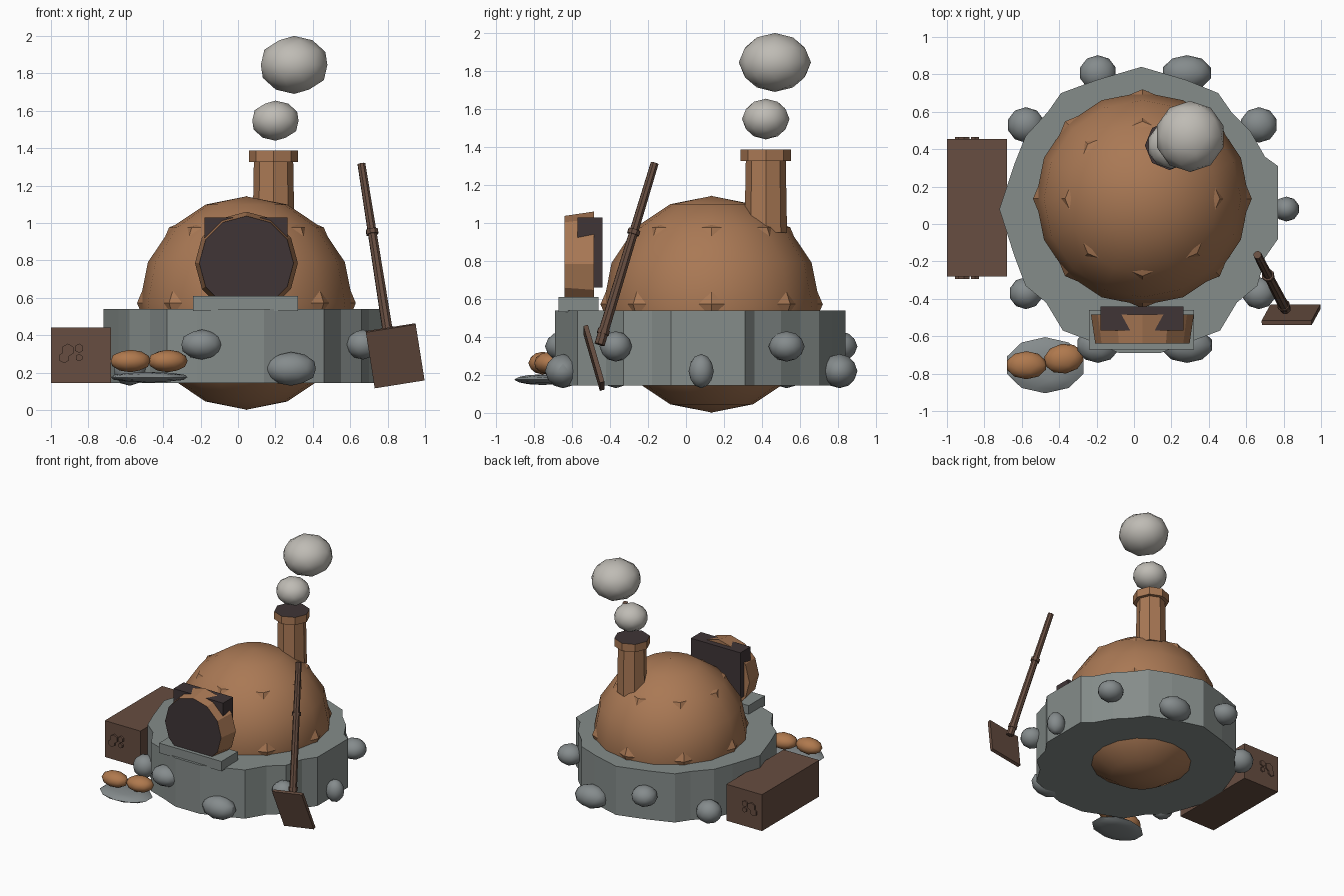
import bpy, bmesh, math
from mathutils import Vector

if "Cube" in bpy.data.objects:
    bpy.data.objects.remove(bpy.data.objects["Cube"])


def material(name, rgb):
    m = bpy.data.materials.new(name)
    m.diffuse_color = (*rgb, 1)
    m.use_nodes = True
    m.node_tree.nodes["Principled BSDF"].inputs["Base Color"].default_value = m.diffuse_color
    return m


CLAY = material("clay", (0.40, 0.19, 0.09))
STONE = material("wall stone", (0.235, 0.265, 0.255))
ROCK = material("boulder grey", (0.235, 0.26, 0.265))
SOOT = material("soot", (0.05, 0.035, 0.037))
WOOD = material("dark wood", (0.135, 0.075, 0.052))
BREAD = material("bread crust", (0.43, 0.19, 0.075))
SMOKE = material("smoke", (0.52, 0.50, 0.46))


def finish(name, bm, mats, loc=(0, 0, 0), rot=(0, 0, 0), smooth=None):
    bmesh.ops.recalc_face_normals(bm, faces=bm.faces)
    me = bpy.data.meshes.new(name)
    bm.to_mesh(me)
    bm.free()
    ob = bpy.data.objects.new(name, me)
    bpy.context.collection.objects.link(ob)
    ob.location, ob.rotation_euler = loc, rot
    for m in mats:
        me.materials.append(m)
    if smooth:
        bpy.ops.object.select_all(action='DESELECT')
        ob.select_set(True)
        bpy.context.view_layer.objects.active = ob
        bpy.ops.object.shade_smooth_by_angle(angle=math.radians(smooth))
    return ob


def box(name, lo, hi, mat):
    bm = bmesh.new()
    bmesh.ops.create_cube(bm, size=1)
    for v in bm.verts:
        v.co = [lo[i] + (v.co[i] + 0.5) * (hi[i] - lo[i]) for i in range(3)]
    return finish(name, bm, [mat])


def blob(name, loc, size, mat, turn=0):
    bm = bmesh.new()
    bmesh.ops.create_icosphere(bm, subdivisions=2, radius=1)
    bmesh.ops.scale(bm, vec=size, verts=bm.verts)
    return finish(name, bm, [mat], loc, (0, 0, turn), smooth=30)


def rod(name, a, b, r1, r2, sides, mat, end_mat=None):
    """Tapered prism from a to b; end_mat colours the cap at b."""
    a, b = Vector(a), Vector(b)
    bm = bmesh.new()
    bmesh.ops.create_cone(bm, cap_ends=True, segments=sides, radius1=r1,
                          radius2=r2, depth=(b - a).length)
    if end_mat:
        for f in bm.faces:
            f.material_index = int(f.normal.z > 0.9)
    q = (b - a).to_track_quat('Z', 'Y').to_euler()
    return finish(name, bm, [mat, end_mat] if end_mat else [mat], (a + b) / 2, q)


def ball(name, segs, rings, r, rz):
    bm = bmesh.new()
    bmesh.ops.create_uvsphere(bm, u_segments=segs, v_segments=rings, radius=1)
    bmesh.ops.scale(bm, vec=(r, r, rz), verts=bm.verts)
    return finish(name, bm, [CLAY], (0.045, 0.135, 0.572), smooth=35)


# Clay dome, with a coarser shell whose corners poke through as studs
ball("dome", 16, 8, 0.57, 0.57)
ball("dome_studs", 8, 4, 0.585, 0.572)

# Irregular stone wall around the dome
outline = [(0.04, 0.84), (0.28, 0.77), (0.45, 0.70), (0.52, 0.60), (0.62, 0.50),
           (0.70, 0.36), (0.77, 0.31), (0.77, -0.08), (0.70, -0.18), (0.66, -0.33),
           (0.55, -0.42), (0.46, -0.57), (0.30, -0.63), (0.14, -0.69), (-0.08, -0.69),
           (-0.22, -0.63), (-0.38, -0.57), (-0.47, -0.42), (-0.58, -0.33),
           (-0.64, -0.17), (-0.72, 0.08), (-0.64, 0.32), (-0.58, 0.47),
           (-0.46, 0.60), (-0.39, 0.70), (-0.20, 0.77)]
bm = bmesh.new()
base = bm.faces.new([bm.verts.new((x, y, 0.145)) for x, y in outline])
top = bmesh.ops.extrude_face_region(bm, geom=[base], use_keep_orig=True)["geom"]
bmesh.ops.translate(bm, vec=(0, 0, 0.395),
                    verts=[g for g in top if isinstance(g, bmesh.types.BMVert)])
finish("stone_wall", bm, [STONE])

# Boulders set round the wall, alternately low and high
for i, s in enumerate((0.07, 0.10, 0.135, 0.10, 0.10, 0.08, 0.09, 0.115, 0.14, 0.09)):
    a = math.radians(36 * i)
    loc = (0.045 + 0.77 * math.cos(a), 0.08 + 0.765 * math.sin(a), 0.35 if i % 2 else 0.22)
    c = abs(math.sin(a)) > 0.8
    blob(f"boulder_{i}", loc, (s, 0.095 if c else s * 0.95, 0.08 if i % 2 else 0.09), ROCK)

# Oven mouth: clay ring with dark opening, dark plate and stone sill
rod("oven_mouth", (0.045, -0.485, 0.785), (0.045, -0.64, 0.785), 0.275, 0.252, 12, CLAY, SOOT)
box("mouth_plate", (-0.18, -0.57, 0.66), (0.265, -0.44, 1.03), SOOT)
box("sill", (-0.24, -0.67, 0.53), (0.32, -0.46, 0.61), STONE)

# Chimney with a sooty cap
rod("chimney", (0.19, 0.42, 0.95), (0.19, 0.42, 1.34), 0.112, 0.105, 8, CLAY)
rod("chimney_cap", (0.19, 0.42, 1.325), (0.19, 0.42, 1.388), 0.132, 0.132, 8, CLAY, SOOT)

# Smoke puffs
blob("small_puff", (0.2, 0.42, 1.547), (0.13, 0.125, 0.107), SMOKE)
blob("large_puff", (0.3, 0.468, 1.845), (0.187, 0.19, 0.155), SMOKE)

# Wood box with log ends just showing
box("wood_box", (-1.0, -0.28, 0.145), (-0.68, 0.455, 0.44), WOOD)
for i, (x, z, r) in enumerate(((-0.93, 0.28, 0.03), (-0.91, 0.32, 0.035),
                               (-0.85, 0.33, 0.025), (-0.85, 0.28, 0.02))):
    rod(f"log_{i}", (x, -0.295, z), (x, 0.465, z), r, r, 6, WOOD)

# Bread peel leaning on the wall
p_top, p_low = Vector((0.66, -0.165, 1.315)), Vector((0.81, -0.455, 0.36))
rod("peel_handle", p_low, p_top, 0.029, 0.022, 8, WOOD)
for i, t in enumerate((0.07, 0.62)):
    mid, step = p_low.lerp(p_top, t), (p_top - p_low) * 0.013
    rod(f"peel_band_{i}", mid - step, mid + step, 0.034, 0.034, 8, WOOD)
bm = bmesh.new()
bmesh.ops.create_cube(bm, size=1)
bmesh.ops.scale(bm, vec=(0.27, 0.025, 0.315), verts=bm.verts)
finish("peel_blade", bm, [WOOD], (0.84, -0.485, 0.29),
       (math.radians(16), math.radians(-9), 0))

# Stone plate with two loaves
blob("plate", (-0.475, -0.755, 0.175), (0.215, 0.15, 0.028), ROCK)
blob("loaf_left", (-0.575, -0.755, 0.262), (0.11, 0.075, 0.06), BREAD)
blob("loaf_right", (-0.375, -0.72, 0.262), (0.108, 0.08, 0.06), BREAD, 0.15)
